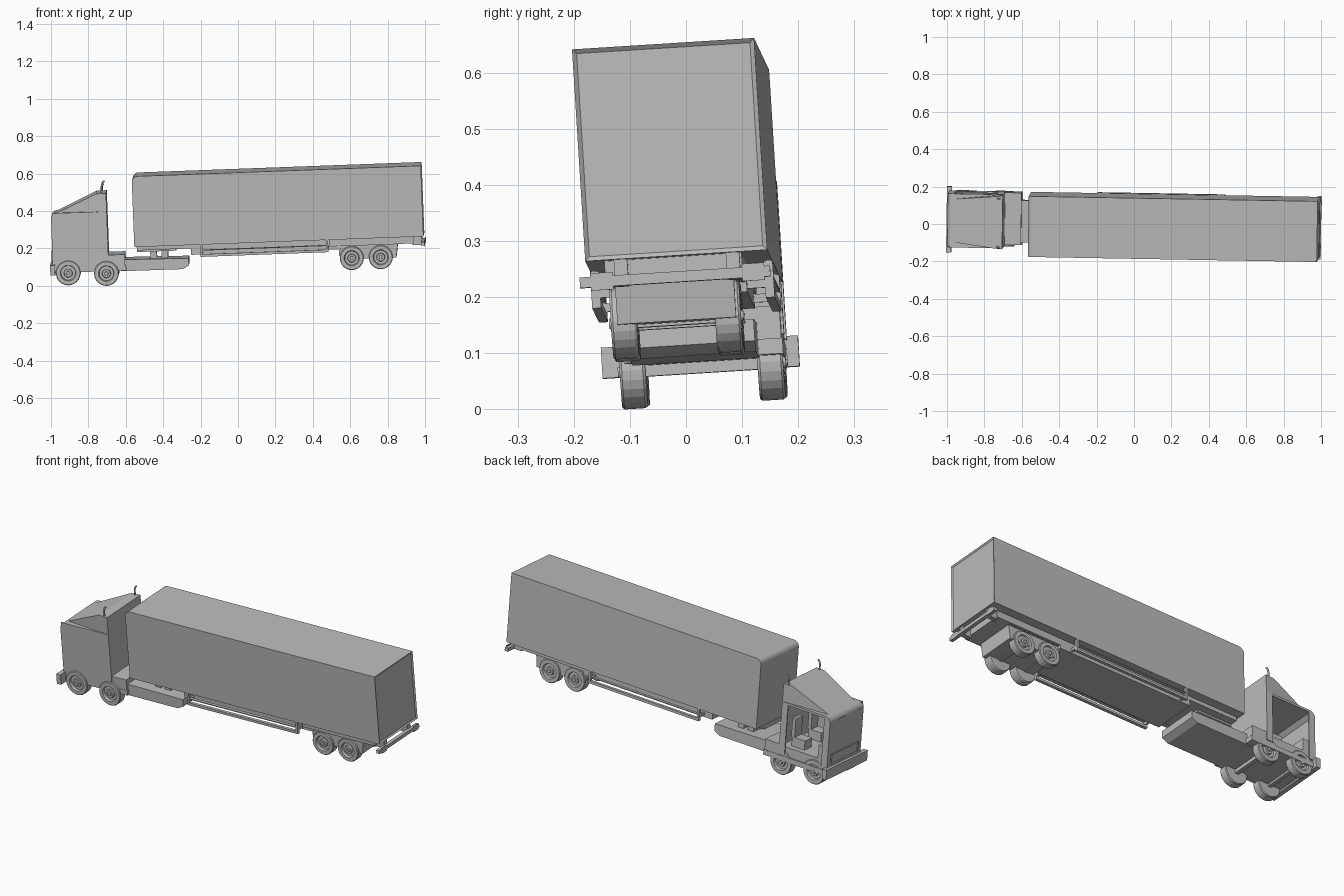
import bpy, bmesh, math
from mathutils import Matrix, Euler, Vector

old = bpy.data.objects.get("Cube")
if old:
    bpy.data.objects.remove(old)

GREY = (0.5, 0.5, 0.5, 1)
grey = bpy.data.materials.new("plain grey")
grey.use_nodes = True
grey.diffuse_color = GREY
grey.node_tree.nodes["Principled BSDF"].inputs["Base Color"].default_value = GREY

# The whole truck sits slightly rolled, pitched and turned
TILT = Euler((0.063, -0.037, -0.0175)).to_matrix().to_4x4()
parts = []


def finish(name, bm):
    bmesh.ops.recalc_face_normals(bm, faces=bm.faces)
    mesh = bpy.data.meshes.new(name)
    bm.to_mesh(mesh)
    bm.free()
    mesh.materials.append(grey)
    obj = bpy.data.objects.new(name, mesh)
    bpy.context.collection.objects.link(obj)
    parts.append(obj)
    return obj


def prism(name, profile, y0, y1, inset=None):
    """Extrude an x-z outline along y; inset = (normal, border, depth)."""
    bm = bmesh.new()
    face = bm.faces.new([bm.verts.new((x, y0, z)) for x, z in profile])
    ext = bmesh.ops.extrude_face_region(bm, geom=[face])["geom"]
    moved = [v for v in ext if isinstance(v, bmesh.types.BMVert)]
    bmesh.ops.translate(bm, verts=moved, vec=(0, y1 - y0, 0))
    bmesh.ops.recalc_face_normals(bm, faces=bm.faces)
    if inset:
        way, border, depth = inset
        target = max(bm.faces, key=lambda f: f.normal.dot(Vector(way)) * f.calc_area())
        bmesh.ops.inset_region(bm, faces=[target], thickness=border)
        bmesh.ops.translate(bm, verts=target.verts, vec=Vector(way) * -depth)
    return finish(name, bm)


def box(name, xs, ys, zs, inset=None):
    (a, b), (c, d) = xs, zs
    return prism(name, [(a, c), (b, c), (b, d), (a, d)], *ys, inset)


def arc(cx, cz, r, start, end, steps=6):
    angles = [math.radians(start + (end - start) * i / steps) for i in range(steps + 1)]
    return [(cx + r * math.cos(a), cz + r * math.sin(a)) for a in angles]


def wheel(name, x, outer, z, r, side):
    """Lathe a tyre, dished rim and hub around the axle."""
    w = 0.046
    rings = [(0.0, w), (0.95, w), (1, w * 0.9), (1, 0.004), (0.95, 0), (0.64, 0),
             (0.58, 0.012), (0.36, 0.012), (0.32, 0.002), (0.16, 0.002),
             (0.14, -0.004), (0.0, -0.004)]
    bm = bmesh.new()
    verts = [bm.verts.new((x + k * r, outer - side * d, z)) for k, d in rings]
    edges = [bm.edges.new(pair) for pair in zip(verts, verts[1:])]
    bmesh.ops.spin(bm, geom=verts + edges, cent=(x, outer, z), axis=(0, 1, 0),
                   angle=math.tau, steps=24)
    bmesh.ops.remove_doubles(bm, verts=bm.verts, dist=0.0004)
    finish(name, bm)


def hull(name, points):
    bm = bmesh.new()
    bmesh.ops.convex_hull(bm, input=[bm.verts.new(p) for p in points])
    bmesh.ops.dissolve_limit(bm, angle_limit=0.02, verts=bm.verts, edges=bm.edges)
    finish(name, bm)


# Trailer box with a rounded front top edge and recessed rear doors
prism("trailer_box",
      [(-0.542, 0.2375), (1.005, 0.2375), (1.005, 0.616)]
      + arc(-0.512, 0.586, 0.03, 90, 180), -0.148, 0.177, ((1, 0, 0), 0.011, 0.006))

# Trailer underframe
MID = 0.0145
box("front_subframe", (-0.53, -0.19), (-0.10, 0.13), (0.216, 0.2375))
box("middle_subframe", (-0.24, 0.56), (-0.105, 0.13), (0.182, 0.2375))
box("rear_subframe", (0.5, 0.95), (-0.115, 0.13), (0.2, 0.2375))
prism("axle_box", [(0.55, 0.2), (0.55, 0.15), (0.57, 0.127), (0.855, 0.127), (0.865, 0.2)],
      -0.1, 0.112)
box("rear_bumper", (0.99, 1.01), (-0.16, 0.18), (0.19, 0.209))
for side, label in ((-1, "right"), (1, "left")):
    y = MID + side * 0.1
    box(label + "_bumper_bracket", (0.945, 0.995), (y - 0.012, y + 0.012), (0.19, 0.2375))
    y = MID + side * 0.135
    box(label + "_lamp_plate", (1.008, 1.012), (y - 0.02, y + 0.02), (0.184, 0.215))

    # Side guards: a bottom rail, a top rail and end posts
    y = MID + side * 0.155
    ys = (y - 0.008, y + 0.008)
    box(label + "_guard_bottom_rail", (-0.19, 0.494), ys, (0.172, 0.186))
    box(label + "_guard_top_rail", (-0.19, 0.494), ys, (0.205, 0.21))
    for end, x in (("front", -0.19), ("rear", 0.482)):
        box(f"{label}_guard_{end}_post", (x, x + 0.012), ys, (0.172, 0.2375))
        y_in = MID + side * 0.115
        box(f"{label}_guard_{end}_arm", (x, x + 0.012), sorted((y_in, y)), (0.19, 0.205))

    # Mudguards above the trailer wheels
    y = MID - 0.01 + side * 0.09
    box(label + "_mudguard", (0.545, 0.865), (y - 0.025, y + 0.025), (0.199, 0.212))

# Tractor chassis, deck and coupling
box("chassis_under_cab", (-0.97, -0.59), (-0.114, 0.17), (0.112, 0.14))
box("rear_deck", (-0.685, -0.595), (-0.112, 0.168), (0.113, 0.198))
prism("chassis", [(-0.62, 0.108), (-0.29, 0.107), (-0.255, 0.125), (-0.255, 0.164), (-0.62, 0.17)],
      -0.1, 0.126)
box("coupling_plate", (-0.53, -0.32), (-0.06, 0.09), (0.205, 0.22))
for x in (-0.46, -0.4):
    box("coupling_block", (x, x + 0.035), (-0.05, 0.08), (0.16, 0.21))

# Cab shell: the left side is open to the interior
LO, HI = -0.116, 0.172
CAB_MID = (LO + HI) / 2
box("cab_right_side", (-0.975, -0.683), (LO, LO + 0.006), (0.113, 0.432))
box("cab_rear_wall", (-0.689, -0.683), (LO, HI), (0.19, 0.432))
box("cab_front", (-0.982, -0.972), (LO, HI), (0.15, 0.405), ((-1, 0, 0), 0.02, 0.003))
box("grille", (-0.987, -0.98), (LO + 0.03, HI - 0.03), (0.17, 0.225), ((-1, 0, 0), 0.006, 0.004))
prism("cab_roof", [(-0.683, 0.42), (-0.683, 0.432)] + arc(-0.95, 0.4, 0.032, 90, 180)
      + [(-0.974, 0.4), (-0.95, 0.42)], LO, HI)
box("cab_floor", (-0.972, -0.685), (LO, HI - 0.01), (0.14, 0.19))
box("cab_left_front_pillar", (-0.975, -0.945), (HI - 0.006, HI), (0.15, 0.42))
box("cab_left_rear_pillar", (-0.72, -0.683), (HI - 0.006, HI), (0.15, 0.432))
box("dashboard", (-0.972, -0.915), (LO + 0.006, HI - 0.01), (0.19, 0.26))
for y in (-0.07, 0.07):
    box("seat", (-0.81, -0.73), (y, y + 0.06), (0.19, 0.24))
    box("seat_back", (-0.745, -0.725), (y, y + 0.06), (0.24, 0.34))
box("front_bumper", (-0.996, -0.97), (-0.16, 0.192), (0.102, 0.157))

# Roof deflector, narrow at the front and full width behind
hull("roof_deflector", [(x, CAB_MID + s * half, z) for s in (-1, 1) for x, half, z in
                        ((-0.955, 0.115, 0.43), (-0.736, 0.138, 0.528), (-0.683, 0.143, 0.528),
                         (-0.683, 0.143, 0.43))])

# Curved pipes on the roof corners
for s, label in ((-1, "right"), (1, "left")):
    curve = bpy.data.curves.new(label + "_roof_pipe", "CURVE")
    curve.dimensions = "3D"
    curve.bevel_depth = 0.005
    curve.bevel_resolution = 1
    curve.use_fill_caps = True
    path = [(-0.708, 0.52), (-0.708, 0.555), (-0.704, 0.57), (-0.695, 0.58)]
    line = curve.splines.new("POLY")
    line.points.add(len(path) - 1)
    for point, (x, z) in zip(line.points, path):
        point.co = (x, CAB_MID + s * 0.131, z, 1)
    curve.materials.append(grey)
    pipe = bpy.data.objects.new(label + "_roof_pipe", curve)
    bpy.context.collection.objects.link(pipe)
    parts.append(pipe)

# Wheels and axles
AXLES = (("tractor_front", -0.901, 0.110, 0.066, -0.124, 0.168),
         ("tractor_rear", -0.697, 0.1, 0.066, -0.124, 0.168),
         ("trailer_front", 0.617, 0.133, 0.064, -0.112, 0.12),
         ("trailer_rear", 0.772, 0.132, 0.064, -0.112, 0.12))
for name, x, z, r, right, left in AXLES:
    wheel(name + "_right_wheel", x, right, z, r, -1)
    wheel(name + "_left_wheel", x, left, z, r, 1)
    box(name + "_axle", (x - 0.01, x + 0.01), (right + 0.04, left - 0.04), (z - 0.01, z + 0.01))

# Tilt everything, then rest it on the ground and centre it
corners = [TILT @ v.co for o in parts if o.type == "MESH" for v in o.data.vertices]
lows = [min(c[i] for c in corners) for i in range(3)]
highs = [max(c[i] for c in corners) for i in range(3)]
shift = Vector((-(lows[0] + highs[0]) / 2, -(lows[1] + highs[1]) / 2, -lows[2]))
for o in parts:
    o.matrix_world = Matrix.Translation(shift) @ TILT
